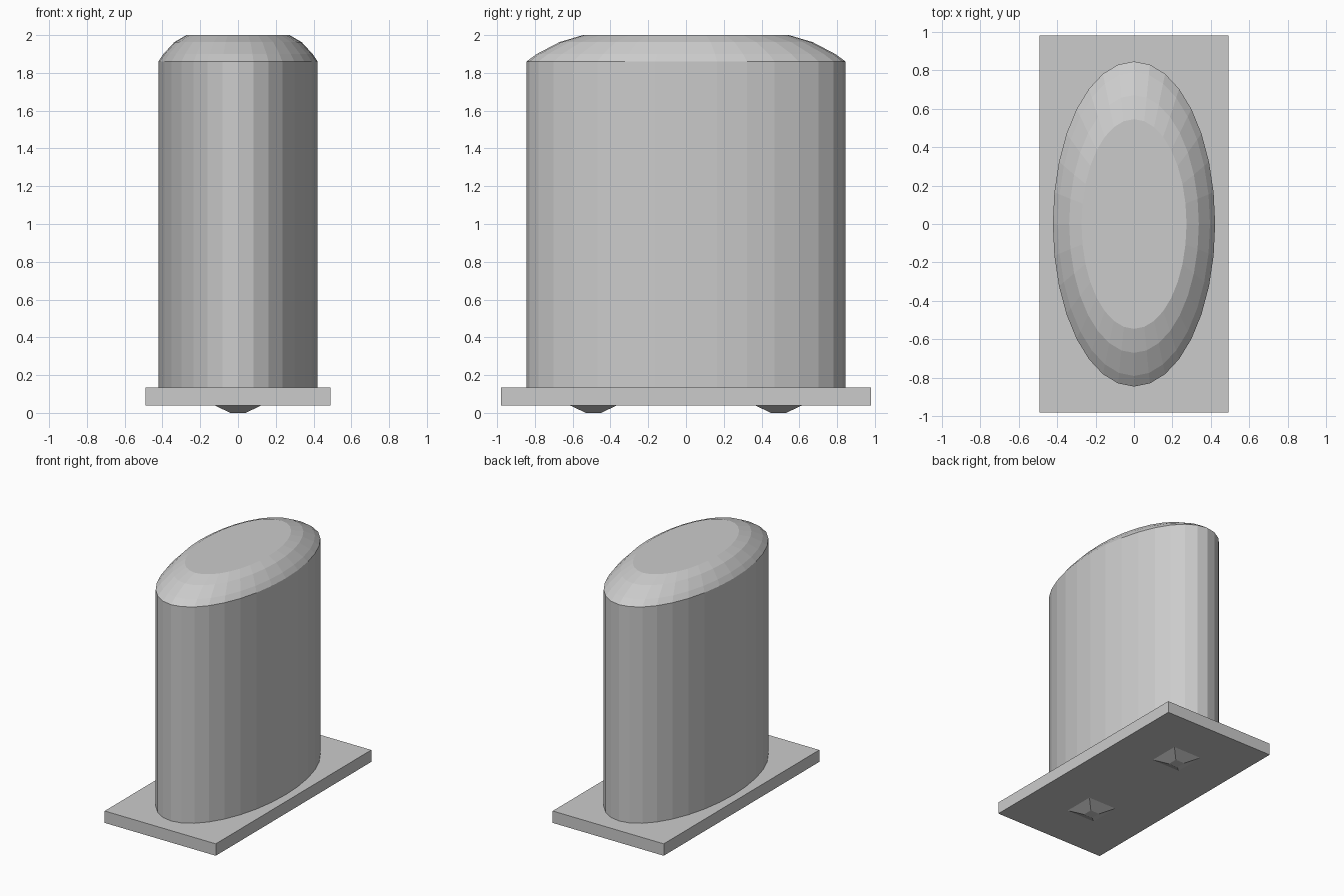
import bpy
import bmesh
import math

cube = bpy.data.objects.get("Cube")
if cube:
    bpy.data.objects.remove(cube, do_unlink=True)

grey = bpy.data.materials.new("light_grey")
grey.use_nodes = True
COLOUR = (0.6, 0.6, 0.6, 1)
grey.diffuse_color = COLOUR
grey.node_tree.nodes["Principled BSDF"].inputs["Base Color"].default_value = COLOUR


def loft(name, rings, y=0.0):
    """Join rings of (x, y, z) points, bottom to top, and cap both ends."""
    bm = bmesh.new()
    loops = [[bm.verts.new(p) for p in ring] for ring in rings]
    n = len(loops[0])
    for low, high in zip(loops, loops[1:]):
        for i in range(n):
            j = (i + 1) % n
            bm.faces.new((low[i], low[j], high[j], high[i]))
    bm.faces.new(loops[0][::-1])
    bm.faces.new(loops[-1])
    mesh = bpy.data.meshes.new(name)
    bm.to_mesh(mesh)
    bm.free()
    mesh.materials.append(grey)
    obj = bpy.data.objects.new(name, mesh)
    obj.location.y = y
    bpy.context.collection.objects.link(obj)


def rectangle(hx, hy, z):
    return [(-hx, -hy, z), (hx, -hy, z), (hx, hy, z), (-hx, hy, z)]


def ellipse(rx, ry, z, sides=32):
    angles = [2 * math.pi * i / sides for i in range(sides)]
    return [(rx * math.cos(a), ry * math.sin(a), z) for a in angles]


# Base plate
loft("base_plate", [rectangle(0.49, 0.98, 0.04), rectangle(0.49, 0.98, 0.135)])

# Oval column with a rounded, flat-topped shoulder
profile = [(0.422, 0.845, 0.135), (0.422, 0.845, 1.86), (0.395, 0.79, 1.90),
           (0.337, 0.67, 1.963), (0.273, 0.545, 2.0)]
loft("oval_column", [ellipse(*p) for p in profile])

# Tapered feet under the plate
for side, y in (("front", -0.49), ("back", 0.49)):
    loft(side + "_foot", [rectangle(0.04, 0.04, 0), rectangle(0.125, 0.125, 0.04)], y)
